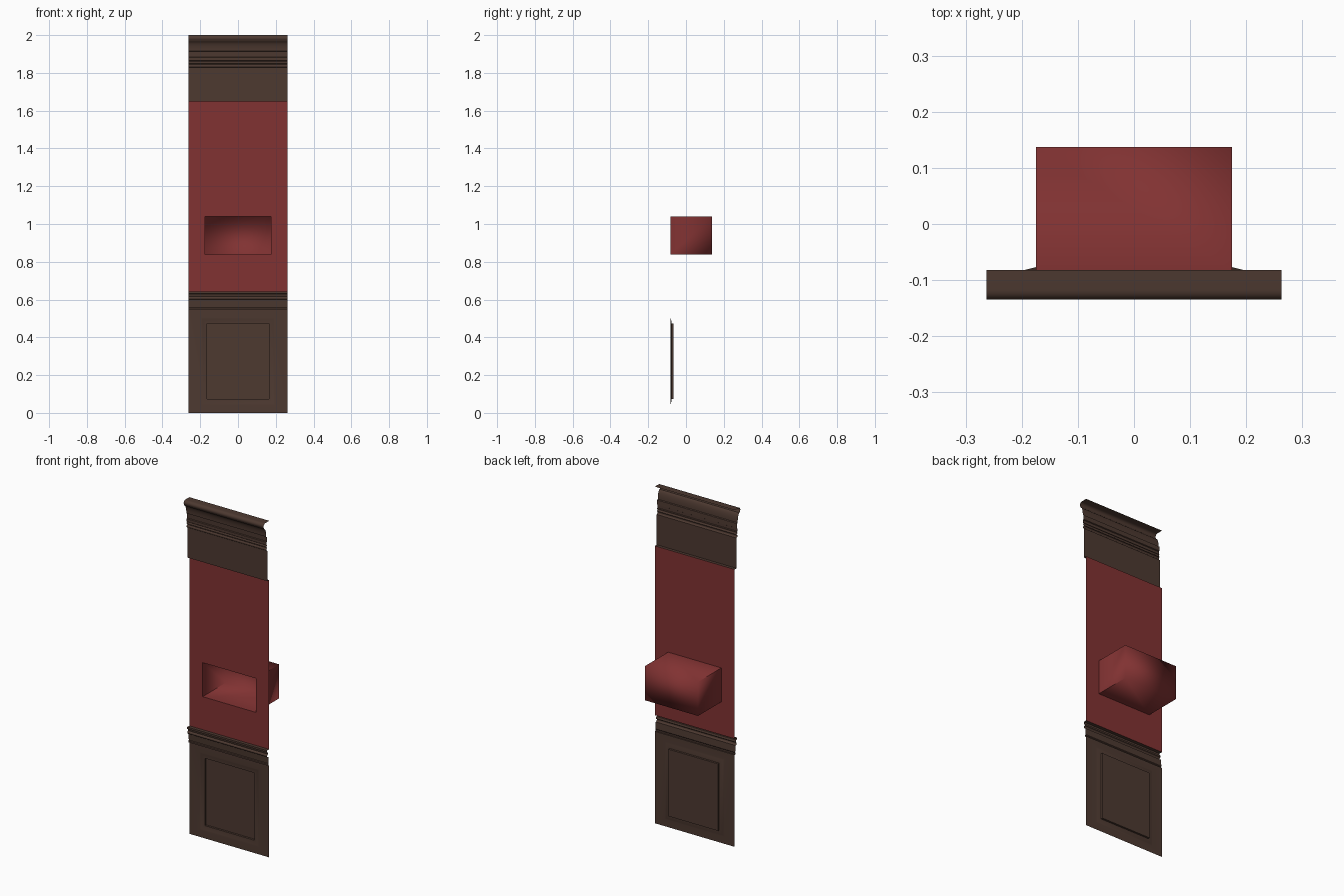
import bpy, bmesh, math

if "Cube" in bpy.data.objects:
    bpy.data.objects.remove(bpy.data.objects["Cube"])

W = 0.2625      # half width of the wall section
WALL = -0.082   # y of the wall plane


def material(name, rgb):
    m = bpy.data.materials.new(name)
    m.diffuse_color = (*rgb, 1)
    m.use_nodes = True
    m.node_tree.nodes["Principled BSDF"].inputs["Base Color"].default_value = m.diffuse_color
    return m


wood = material("dark wood", (0.074, 0.041, 0.030))
red = material("deep red", (0.220, 0.032, 0.032))


def finish(name, bm, mat):
    me = bpy.data.meshes.new(name)
    bm.to_mesh(me)
    bm.free()
    me.materials.append(mat)
    ob = bpy.data.objects.new(name, me)
    bpy.context.collection.objects.link(ob)
    return ob


def smooth(ob, angle=35):
    bpy.ops.object.select_all(action='DESELECT')
    ob.select_set(True)
    bpy.context.view_layer.objects.active = ob
    bpy.ops.object.shade_smooth_by_angle(angle=math.radians(angle))


def moulding(name, profile):
    """Run a (y, z) profile, listed bottom to top, across the full width."""
    bm = bmesh.new()
    rows = [[bm.verts.new((x, y, z)) for x in (-W, W)] for y, z in profile]
    for a, b in zip(rows, rows[1:]):
        bm.faces.new((a[0], a[1], b[1], b[0]))
    smooth(finish(name, bm, wood))


def nested(name, rings, mat, cap):
    """Join rectangles (half x, z low, z high, y), outermost first."""
    bm = bmesh.new()
    loops = [[bm.verts.new(p) for p in ((-x, y, a), (x, y, a), (x, y, b), (-x, y, b))]
             for x, a, b, y in rings]
    for p, q in zip(loops, loops[1:]):
        for i in range(4):
            j = (i + 1) % 4
            bm.faces.new((p[i], p[j], q[j], q[i]))
    if cap:
        bm.faces.new(loops[-1])
    return finish(name, bm, mat)


def arc(cy, cz, ry, rz, a0, a1, n=7):
    return [(cy + ry * math.cos(math.radians(a0 + (a1 - a0) * i / n)),
             cz + rz * math.sin(math.radians(a0 + (a1 - a0) * i / n)))
            for i in range(n + 1)]


# Dado with its recessed panel
steps = [(0.032, WALL), (0.024, -0.080), (0.012, -0.077), (0.001, -0.077), (0, -0.067)]
rings = [(W, 0, 0.546, WALL)]
rings += [(0.163 + d, 0.074 - d, 0.472 + d, y) for d, y in steps]
smooth(nested("dado_panel", rings, wood, True))

# Red wall with the niche opening
nested("upper_wall", [(W, 0.642, 1.648, WALL), (0.175, 0.838, 1.04, WALL)], red, False)

# Niche box, softly shaded towards its back
niche = nested("niche", [(0.175, 0.838, 1.04, WALL), (0.175, 0.838, 1.04, 0.137)], red, True)
for p in niche.data.polygons:
    p.use_smooth = True
for e in niche.data.edges:
    a, b = (niche.data.vertices[i].co for i in e.vertices)
    e.use_edge_sharp = abs(a.y - b.y) > 0.1

# Chair rail between dado and wall
moulding("chair_rail",
         [(WALL, 0.546), (-0.090, 0.546), (-0.090, 0.555), (-0.087, 0.559), (-0.090, 0.599)]
         + arc(-0.094, 0.608, 0.007, 0.008, 270, 90)
         + [(-0.093, 0.617), (-0.096, 0.629), (-0.102, 0.631), (-0.102, 0.642), (WALL, 0.642)])

# Frieze and cornice
moulding("cornice",
         [(WALL, 1.648), (-0.100, 1.648), (-0.100, 1.828)]
         + arc(-0.101, 1.837, 0.007, 0.008, 270, 90)
         + [(-0.101, 1.848)]
         + arc(-0.102, 1.855, 0.005, 0.006, 270, 90)
         + [(-0.102, 1.863), (-0.108, 1.865), (-0.108, 1.882), (-0.103, 1.885), (-0.104, 1.912),
            (-0.110, 1.915)]
         + arc(-0.128, 1.915, 0.018, 0.052, 0, 90)
         + arc(-0.118, 1.984, 0.017, 0.016, 220, 90)
         + [(WALL, 2.0)])
